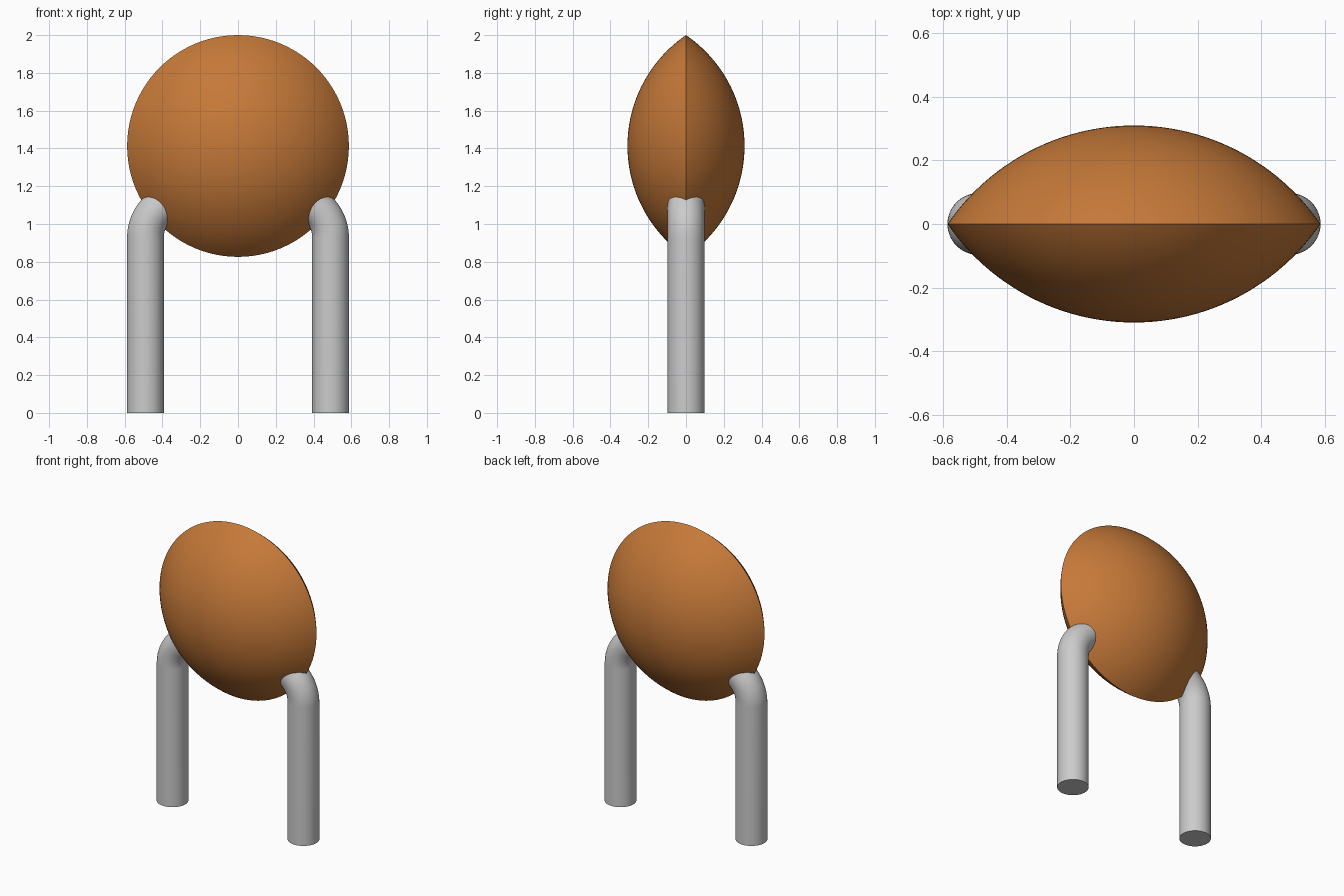
import bpy, bmesh
from math import sin, cos, pi, asin
from mathutils import Vector, Matrix

if "Cube" in bpy.data.objects:
    bpy.data.objects.remove(bpy.data.objects["Cube"])

RIM, DEPTH, CENTRE_Z = 0.587, 0.31, 1.413
LEG_X, LEG_R = 0.49, 0.097
BEND_Z, BEND_R, BEND_ANGLE = 0.93, 0.2, pi / 4


def finish(name, bm, colour=None):
    bmesh.ops.recalc_face_normals(bm, faces=bm.faces)
    mesh = bpy.data.meshes.new(name)
    bm.to_mesh(mesh)
    bm.free()
    obj = bpy.data.objects.new(name, mesh)
    bpy.context.collection.objects.link(obj)
    if colour:
        mat = bpy.data.materials.new(name + "_colour")
        mat.diffuse_color = colour
        mat.use_nodes = True
        mat.node_tree.nodes["Principled BSDF"].inputs["Base Color"].default_value = mat.diffuse_color
        mesh.materials.append(mat)
    bpy.ops.object.select_all(action='DESELECT')
    obj.select_set(True)
    bpy.context.view_layer.objects.active = obj
    bpy.ops.object.shade_smooth_by_angle(angle=pi / 6)
    return obj


# Lens body: two spherical caps meeting at a sharp rim, spun around y
cap_r = (RIM ** 2 + DEPTH ** 2) / (2 * DEPTH)
cap_angle = asin(RIM / cap_r)
steps = 24
half = [(cap_r * sin(cap_angle * i / steps),
         cap_r * cos(cap_angle * i / steps) - cap_r + DEPTH) for i in range(steps + 1)]
profile = half + [(r, -y) for r, y in reversed(half[:-1])]
bm = bmesh.new()
verts = [bm.verts.new((r, y, 0)) for r, y in profile]
edges = [bm.edges.new(pair) for pair in zip(verts, verts[1:])]
bmesh.ops.spin(bm, geom=verts + edges, cent=(0, 0, 0), axis=(0, 1, 0),
               angle=2 * pi, steps=96, use_merge=False)
bmesh.ops.remove_doubles(bm, verts=bm.verts, dist=1e-4)
bmesh.ops.translate(bm, verts=bm.verts, vec=(0, 0, CENTRE_Z))
finish("lens_body", bm, (0.56, 0.19, 0.04, 1))


# Legs: upright tubes that bend inward and run into the body
def leg(name, side):
    path = [(LEG_X, 0, 0)]
    for i in range(13):
        a = BEND_ANGLE * i / 12
        path.append((LEG_X - BEND_R * (1 - cos(a)), BEND_Z + BEND_R * sin(a), a))
    x, z, a = path[-1]
    path.append((x - 0.12 * sin(a), z + 0.12 * cos(a), a))
    bm = bmesh.new()
    rings = []
    for x, z, a in path:
        ring = []
        for k in range(48):
            t = 2 * pi * k / 48
            u = LEG_R * cos(t)
            ring.append(bm.verts.new((side * (x + u * cos(a)), LEG_R * sin(t),
                                      z + u * sin(a))))
        rings.append(ring)
    for low, high in zip(rings, rings[1:]):
        for k in range(48):
            n = (k + 1) % 48
            bm.faces.new((low[k], low[n], high[n], high[k]))
    bm.faces.new(rings[0])
    bm.faces.new(rings[-1])
    finish(name, bm)


for name, side in (("left_leg", -1), ("right_leg", 1)):
    leg(name, side)
